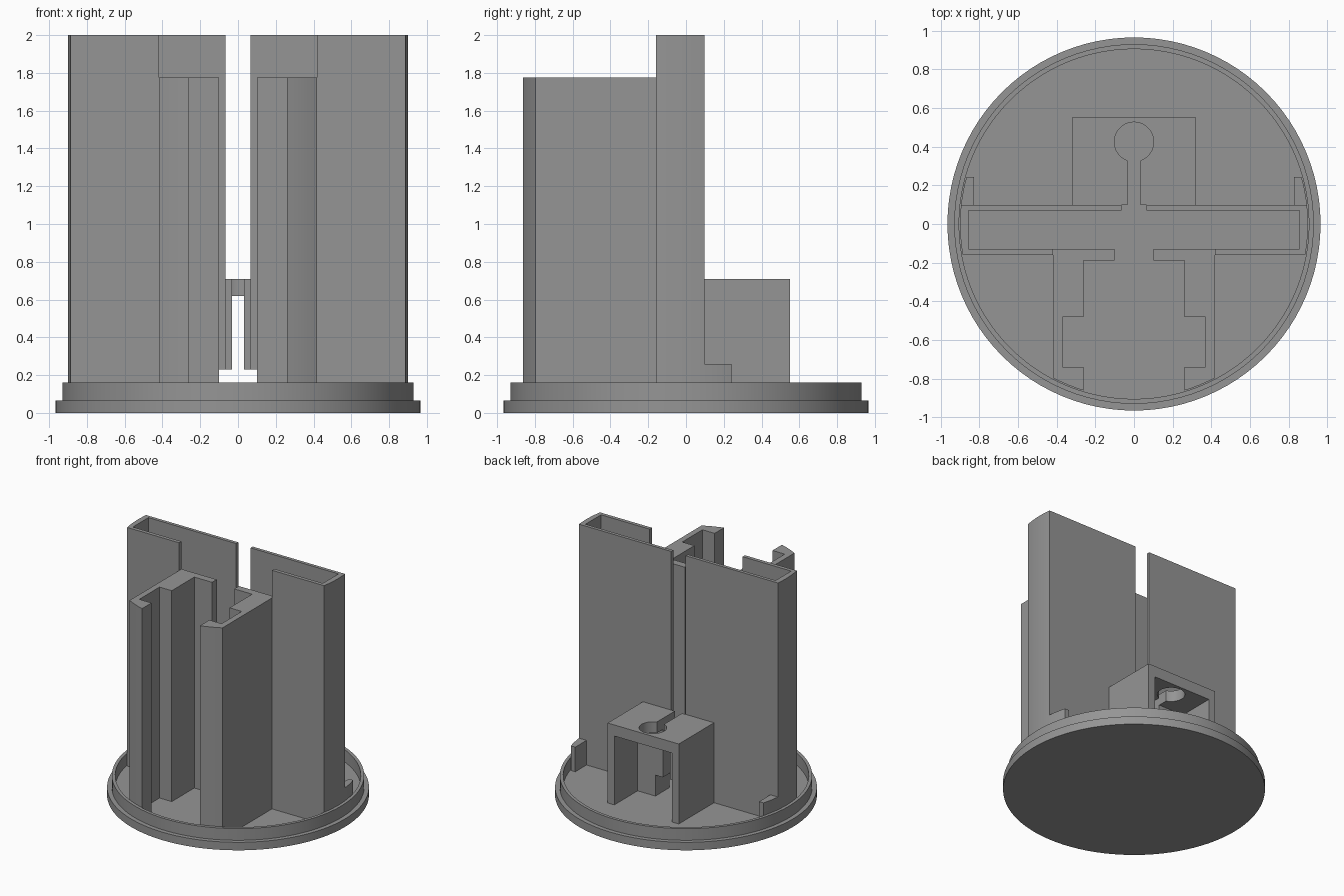
import bpy, bmesh, math

if "Cube" in bpy.data.objects:
    bpy.data.objects.remove(bpy.data.objects["Cube"])

R = 0.90        # circle that trims all upright parts
FLOOR = 0.06    # top of the base floor

grey = bpy.data.materials.new("mid_grey")
grey.diffuse_color = (0.3, 0.3, 0.3, 1)
grey.use_nodes = True
grey.node_tree.nodes["Principled BSDF"].inputs["Base Color"].default_value = grey.diffuse_color


def finish(name, bm):
    bmesh.ops.recalc_face_normals(bm, faces=bm.faces)
    me = bpy.data.meshes.new(name)
    bm.to_mesh(me)
    bm.free()
    me.materials.append(grey)
    ob = bpy.data.objects.new(name, me)
    bpy.context.collection.objects.link(ob)
    return ob


def extrude(name, pts, z0, z1, side=1):
    """Upright prism from an outline; side=-1 mirrors it in x."""
    bm = bmesh.new()
    face = bm.faces.new([bm.verts.new((x * side, y, z0)) for x, y in pts])
    top = bmesh.ops.extrude_face_region(bm, geom=[face])["geom"]
    bmesh.ops.translate(bm, vec=(0, 0, z1 - z0),
                        verts=[v for v in top if isinstance(v, bmesh.types.BMVert)])
    return finish(name, bm)


def arc(a0, a1, n, r=R, cy=0.0):
    return [(r * math.cos(a0 + (a1 - a0) * i / n),
             cy + r * math.sin(a0 + (a1 - a0) * i / n)) for i in range(n + 1)]


def rect(x0, x1, y0, y1):
    return [(x0, y0), (x1, y0), (x1, y1), (x0, y1)]


def cut(ob, cutter):
    cutter.hide_render = True
    cutter.hide_viewport = True
    mod = ob.modifiers.new("cut", "BOOLEAN")
    mod.operation = "DIFFERENCE"
    mod.solver = "EXACT"
    mod.object = cutter


def smooth(ob):
    bpy.context.view_layer.objects.active = ob
    ob.select_set(True)
    bpy.ops.object.shade_smooth_by_angle(angle=math.radians(30))
    ob.select_set(False)


# Round base: stepped flange with a thin raised rim, lathed
bm = bmesh.new()
profile = [(0, 0), (0.965, 0), (0.965, 0.065), (0.93, 0.065),
           (0.93, 0.16), (0.905, 0.16), (0.905, FLOOR), (0, FLOOR)]
vs = [bm.verts.new((r, 0, z)) for r, z in profile]
edges = [bm.edges.new(p) for p in zip(vs, vs[1:])]
bmesh.ops.spin(bm, geom=vs + edges, axis=(0, 0, 1), cent=(0, 0, 0),
               angle=math.tau, steps=96, use_duplicate=False)
bmesh.ops.remove_doubles(bm, verts=bm.verts, dist=1e-4)
smooth(finish("base", bm))

# Low opening through the centre
notch = extrude("notch_cutter", rect(-0.1, 0.1, 0.04, 0.3), 0.0, 0.23)

for side, tag in ((1, "right"), (-1, "left")):
    # Tall C-shaped channel wall
    a0, a1 = math.asin(0.097 / R), -math.asin(0.16 / R)
    wall = extrude("channel_wall_" + tag,
                   [(0.065, 0.097)] + arc(a0, a1, 8) +
                   [(0.418, -0.16), (0.418, -0.13), (0.855, -0.13),
                    (0.855, 0.07), (0.065, 0.07)], FLOOR, 2.0, side)
    cut(wall, notch)
    smooth(wall)

    # Front housing with stepped inner slot
    a0, a1 = -math.acos(0.26 / R), -math.acos(0.418 / R)
    a0, a1 = min(a0, a1), max(a0, a1)
    if abs(R * math.cos(a0) - 0.26) > 1e-3:
        a0, a1 = a1, a0
    housing = extrude("front_housing_" + tag,
                      [(0.418, -0.13), (0.1, -0.13), (0.1, -0.19), (0.26, -0.19),
                       (0.26, -0.48), (0.37, -0.48), (0.37, -0.74), (0.26, -0.74)]
                      + arc(a0, a1, 4), FLOOR, 1.775, side)
    smooth(housing)

    # Small locating tab behind the wall
    b0, b1 = math.asin(0.097 / R), math.asin(0.242 / R)
    smooth(extrude("rear_tab_" + tag,
                   [(0.827, 0.097)] + arc(b0, b1, 5) + [(0.827, 0.242)],
                   FLOOR, 0.26, side))

# Rear bracket with a keyhole slot
h = math.acos(0.033 / 0.102)
keyhole = arc(-h, math.pi + h, 32, r=0.102, cy=0.425)
bracket = extrude("rear_bracket",
                  [(0.033, 0.097)] + keyhole +
                  [(-0.033, 0.097), (-0.32, 0.097), (-0.32, 0.55),
                   (0.32, 0.55), (0.32, 0.097)], FLOOR, 0.71)
cut(bracket, extrude("bracket_cutter", rect(-0.26, 0.26, 0.25, 0.7), 0.0, 0.62))
cut(bracket, notch)
smooth(bracket)
